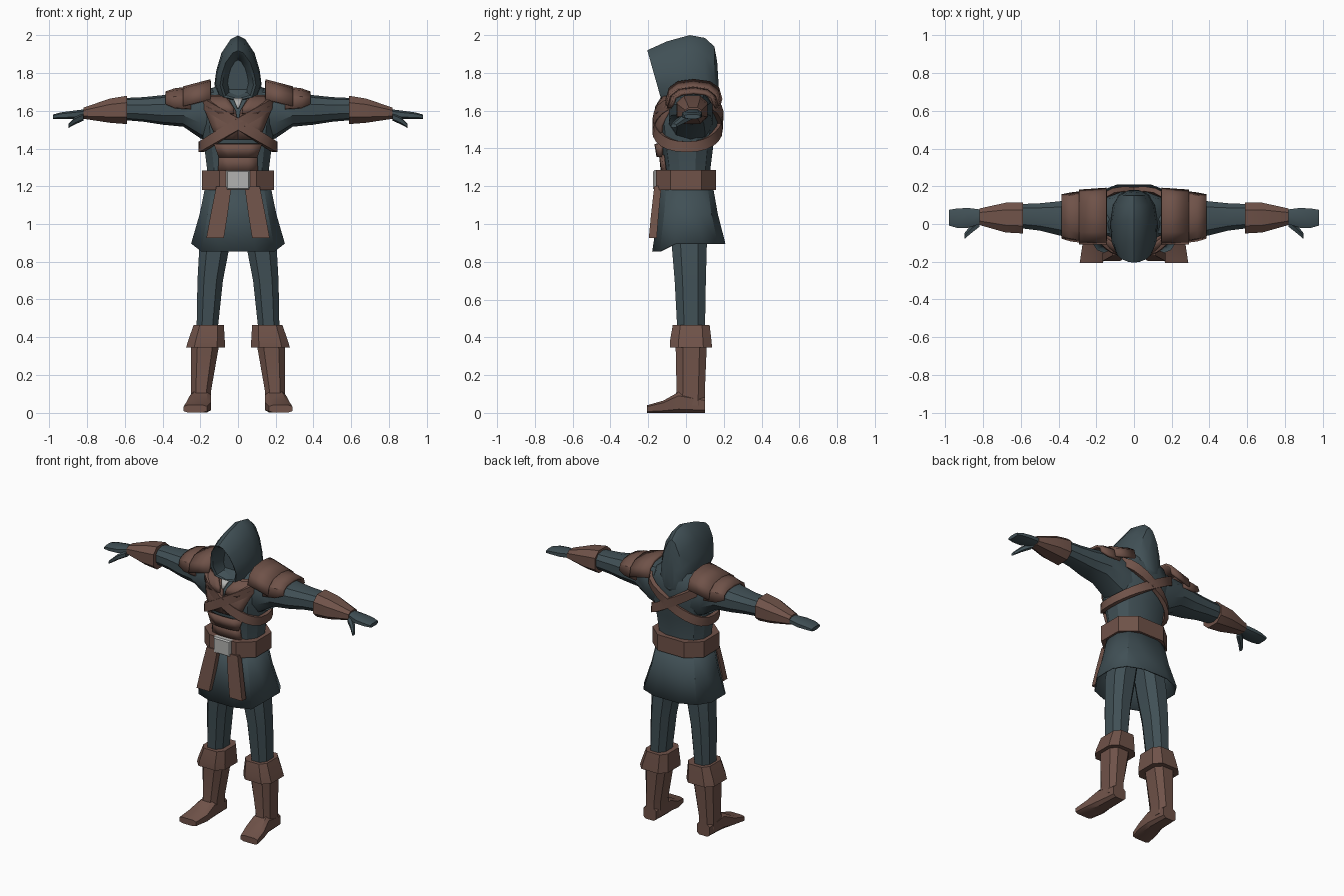
import bpy, bmesh, math
from mathutils import Vector

if "Cube" in bpy.data.objects:
    bpy.data.objects.remove(bpy.data.objects["Cube"], do_unlink=True)


def material(name, rgb, rough=0.8):
    m = bpy.data.materials.new(name)
    m.use_nodes = True
    m.diffuse_color = (*rgb, 1)
    b = m.node_tree.nodes["Principled BSDF"]
    b.inputs["Base Color"].default_value = (*rgb, 1)
    b.inputs["Roughness"].default_value = rough
    return m


CLOTH = material("slate cloth", (0.052, 0.08, 0.092))
LEATHER = material("brown leather", (0.16, 0.085, 0.066))
METAL = material("pale metal", (0.45, 0.45, 0.44))
parts = []


def skin(name, rings, mat, closed=True, caps=True, loop=False, thick=0):
    """Bridge equal-length rings of points into a mesh object."""
    bm = bmesh.new()
    vs = [[bm.verts.new(p) for p in r] for r in rings]
    n = len(rings[0])
    pairs = list(zip(vs, vs[1:])) + ([(vs[-1], vs[0])] if loop else [])
    for a, b in pairs:
        for i in range(n if closed else n - 1):
            j = (i + 1) % n
            bm.faces.new((a[i], a[j], b[j], b[i]))
    if caps:
        bm.faces.new(vs[0])
        bm.faces.new(vs[-1])
    bmesh.ops.recalc_face_normals(bm, faces=bm.faces)
    me = bpy.data.meshes.new(name)
    bm.to_mesh(me)
    bm.free()
    me.materials.append(mat)
    ob = bpy.data.objects.new(name, me)
    bpy.context.collection.objects.link(ob)
    if thick:
        mod = ob.modifiers.new("thickness", "SOLIDIFY")
        mod.thickness = thick
        mod.offset = 0
    parts.append(ob)
    return ob


def spow(v, p):
    return math.copysign(abs(v) ** p, v)


def tube(name, axis, sections, mat, n=8, p=0.8, side=1, caps=True, thick=0):
    """Loft rounded boxes; a section is (position, a0, a1, b0, b1)."""
    k = math.cos(math.pi / n) ** p
    rings = []
    for t, a0, a1, b0, b1 in sections:
        ring = []
        for i in range(n):
            w = math.tau * (i + 0.5) / n
            a = (a0 + a1) / 2 + (a1 - a0) / 2 * spow(math.cos(w), p) / k
            b = (b0 + b1) / 2 + (b1 - b0) / 2 * spow(math.sin(w), p) / k
            x, y, z = {"x": (t, a, b), "y": (a, t, b), "z": (a, b, t)}[axis]
            ring.append((x * side, y, z))
        rings.append(ring)
    return skin(name, rings, mat, caps=caps, thick=thick)


# Torso: height, half width, front, back
BODY = [(1.15, .165, -.12, .13), (1.3, .165, -.115, .13), (1.42, .18, -.135, .145),
        (1.52, .195, -.15, .165), (1.62, .2, -.13, .17), (1.7, .16, -.08, .16),
        (1.77, .07, -.03, .12)]
POW = 0.8
tube("torso", "z", [(z, -h, h, f, b) for z, h, f, b in BODY], CLOTH, 12, POW)


def body_at(z):
    z = min(max(z, BODY[0][0]), BODY[-1][0])
    for lo, hi in zip(BODY, BODY[1:]):
        if z <= hi[0]:
            t = (z - lo[0]) / (hi[0] - lo[0])
            return [u + (v - u) * t for u, v in zip(lo, hi)][1:]


def front_y(x, z):
    h, f, b = body_at(z)
    r = max(0, 1 - min(1, abs(x) / h) ** (2 / POW)) ** (POW / 2)
    return (f + b) / 2 - (b - f) / 2 * r


def panel(name, rows, lift, mat, thick=0.014, side=1, cols=4):
    """Plate that follows the front of the torso; a row is (z, x0, x1)."""
    rings = []
    for z, x0, x1 in rows:
        xs = [x0 + (x1 - x0) * i / cols for i in range(cols + 1)]
        rings.append([(side * x, front_y(x, z) - lift, z) for x in xs])
    skin(name, rings, mat, closed=False, caps=False, thick=thick)


# Tunic skirt with a lower front hem
skirt = tube("tunic_skirt", "z", [(1.22, -.165, .165, -.125, .135), (1.05, -.2, .2, -.145, .165),
             (.895, -.245, .245, -.175, .205)], CLOTH, 12, 0.75, caps=False, thick=0.008)
for v in skirt.data.vertices:
    if v.co.z < 0.95 and v.co.y < -0.12:
        v.co.z -= 0.04

# Hood: top y, bottom y, top z, bottom z, half width
ARCH = [(0, 1), (.3, .95), (.7, .75), (.92, .5), (1, .3), (.8, .07), (0, 0)]
ARCH += [(-x, t) for x, t in ARCH[5:0:-1]]
HOOD = [(-.08, -.07, 1.87, 1.69, .055), (-.19, -.125, 1.905, 1.665, .082),
        (-.205, -.13, 1.92, 1.655, .095), (-.1, -.09, 1.967, 1.65, .12),
        (.02, 0, 2.0, 1.63, .125), (.1, .1, 1.985, 1.61, .112),
        (.15, .155, 1.94, 1.58, .08), (.165, .18, 1.86, 1.62, .035)]
skin("hood", [[(x * w, yb + (yt - yb) * t, zb + (zt - zb) * t) for x, t in ARCH]
              for yt, yb, zt, zb, w in HOOD], CLOTH)

# Belt, buckle and belly plates
tube("belt", "z", [(1.18, -.19, .19, -.16, .16), (1.285, -.19, .19, -.16, .16)], LEATHER, 8, 0.75)
tube("buckle", "y", [(-.175, -.055, .055, 1.187, 1.278), (-.165, -.063, .063, 1.18, 1.285),
     (-.14, -.063, .063, 1.18, 1.285)], METAL, 4, 1)
panel("belly_plate_upper", [(1.425, -.125, .125), (1.355, -.1, .1)], .022, LEATHER, .02)
panel("belly_plate_lower", [(1.365, -.1, .1), (1.27, -.105, .105)], .01, LEATHER)
panel("collar_pin", [(1.665, -.025, .025), (1.615, -.005, .005)], .03, METAL, .01)

for s, tag in ((1, "left"), (-1, "right")):
    # Leg and boot
    tube("leg_" + tag, "z", [(1.1, .01, .16, -.08, .11), (.88, .045, .205, -.075, .11),
         (.7, .08, .215, -.06, .105), (.42, .11, .22, -.045, .1)], CLOTH, 8, .8, s)
    tube("boot_cuff_" + tag, "z", [(.345, .068, .275, -.085, .138), (.38, .07, .265, -.085, .135),
         (.465, .075, .235, -.07, .125)], LEATHER, 8, .6, s)
    tube("boot_shaft_" + tag, "z", [(.04, .145, .25, -.06, .1), (.12, .142, .248, -.05, .1),
         (.36, .1, .25, -.055, .11)], LEATHER, 8, .7, s)
    tube("boot_foot_" + tag, "y", [(.1, .15, .245, 0, .08), (-.04, .143, .255, 0, .11),
         (-.12, .143, .275, 0, .065), (-.207, .165, .288, 0, .04)], LEATHER, 8, .5, s)

    # Arm, bracer and hand
    tube("arm_" + tag, "x", [(.1, -.09, .14, 1.42, 1.72), (.2, -.09, .14, 1.46, 1.71),
         (.29, -.08, .13, 1.52, 1.7), (.4, -.06, .12, 1.53, 1.68), (.5, -.035, .11, 1.545, 1.67),
         (.62, -.02, .105, 1.555, 1.665)], CLOTH, 10, .85, s)
    tube("bracer_" + tag, "x", [(.59, -.05, .115, 1.53, 1.68), (.68, -.045, .113, 1.537, 1.665),
         (.82, -.005, .082, 1.558, 1.617)], LEATHER, 8, .75, s)
    tube("hand_" + tag, "x", [(.8, .005, .075, 1.565, 1.61), (.88, -.02, .085, 1.557, 1.6),
         (.94, -.02, .082, 1.557, 1.592), (.982, -.008, .075, 1.557, 1.58)], CLOTH, 8, .7, s)
    tube("thumb_" + tag, "x", [(.82, -.015, .035, 1.55, 1.585), (.865, -.05, -.005, 1.53, 1.565),
         (.9, -.08, -.05, 1.51, 1.53)], CLOTH, 6, .8, s)

    # Two overlapping shoulder plates: x, front, back, crest, side height
    for layer, secs in (("inner", [(.145, -.1, .185, 1.76, 1.66), (.29, -.1, .175, 1.722, 1.625)]),
                        ("outer", [(.25, -.095, .17, 1.722, 1.61), (.335, -.085, .16, 1.712, 1.615),
                                   (.383, -.07, .15, 1.695, 1.635)])):
        rings = []
        for x, y0, y1, top, low in secs:
            ws = [math.pi * i / 6 for i in range(7)]
            rings.append([(s * x, (y0 + y1) / 2 - (y1 - y0) / 2 * spow(math.cos(w), .8),
                           low + (top - low) * math.sin(w) ** .8) for w in ws])
        skin(f"shoulder_{layer}_{tag}", rings, LEATHER, closed=False, caps=False, thick=.016)

    # Chest plate half, with a lapel over it
    panel("chest_plate_" + tag, [(1.68, .06, .165), (1.6, .012, .172), (1.52, 0, .14),
          (1.45, 0, .11)], .01, LEATHER, side=s)
    panel("lapel_" + tag, [(1.675, .065, .155), (1.62, .025, .165), (1.585, .02, .1)],
          .026, LEATHER, side=s)

    # Hanging belt flap
    tube("belt_flap_" + tag, "z", [(1.2, .035, .115, -.168, -.13), (1.05, .055, .145, -.185, -.145),
         (.925, .075, .168, -.197, -.155)], LEATHER, 4, 1, s)

    # Diagonal strap looping around the torso
    path = []
    for i in range(24):
        w = math.tau * i / 24
        z = 1.53
        for _ in range(8):
            h, f, b = body_at(z)
            x = h * spow(math.cos(w), POW)
            z = 0.5 * z + 0.5 * (1.53 - 0.68 * x)
        y = (f + b) / 2 + (b - f) / 2 * spow(math.sin(w), POW)
        path.append(Vector((x * s, y, z)))
    rings = []
    for i, c in enumerate(path):
        along = (path[(i + 1) % 24] - path[i - 1]).normalized()
        out = Vector((c.x, c.y - 0.01, 0)).normalized()
        up = out.cross(along).normalized()
        out = along.cross(up)
        rings.append([c + out * (.016 + d) + up * e for d, e in
                      ((-.012, -.028), (.014, -.028), (.014, .028), (-.012, .028))])
    skin("cross_strap_" + tag, rings, LEATHER, caps=False, loop=True)

# Smooth shading with crisp edges
bpy.ops.object.select_all(action="DESELECT")
for ob in parts:
    ob.select_set(True)
bpy.context.view_layer.objects.active = parts[0]
bpy.ops.object.shade_smooth_by_angle(angle=math.radians(32))
